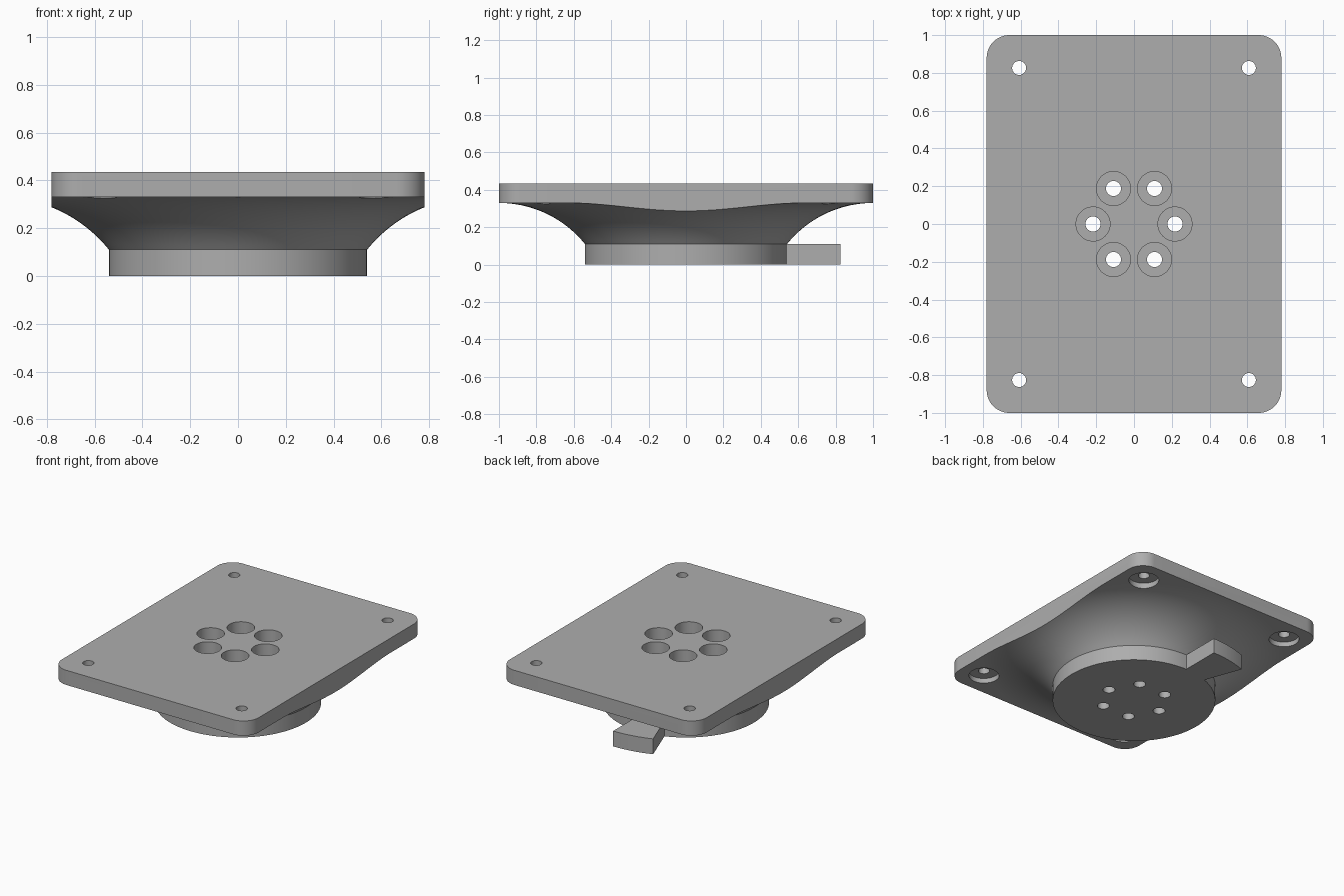
import bpy, bmesh
from math import sin, cos, pi, radians, sqrt

old = bpy.data.objects.get("Cube")
if old:
    bpy.data.objects.remove(old, do_unlink=True)

PLATE_X, PLATE_Y, TOP, PLATE_Z = 0.78, 1.0, 0.435, 0.33
BASE_R, BASE_Z = 0.54, 0.11
SEGS = 128

grey = bpy.data.materials.new("plain_grey")
grey.use_nodes = True
COLOUR = (0.42, 0.42, 0.42, 1)
grey.diffuse_color = COLOUR
grey.node_tree.nodes["Principled BSDF"].inputs["Base Color"].default_value = COLOUR


def finish(name, bm):
    bmesh.ops.recalc_face_normals(bm, faces=bm.faces)
    mesh = bpy.data.meshes.new(name)
    bm.to_mesh(mesh)
    bm.free()
    mesh.materials.append(grey)
    ob = bpy.data.objects.new(name, mesh)
    bpy.context.collection.objects.link(ob)
    return ob


def prism(name, outline, z0, z1):
    """Extrude a flat outline from z0 to z1."""
    bm = bmesh.new()
    face = bm.faces.new([bm.verts.new((x, y, z0)) for x, y in outline])
    ext = bmesh.ops.extrude_face_region(bm, geom=[face])
    for v in ext["geom"]:
        if isinstance(v, bmesh.types.BMVert):
            v.co.z = z1
    return finish(name, bm)


def arc(cx, cy, r, a0, a1, n):
    return [(cx + r * cos(radians(a0 + (a1 - a0) * i / n)),
             cy + r * sin(radians(a0 + (a1 - a0) * i / n))) for i in range(n + 1)]


def cylinder(name, x, y, r, z0, z1):
    return prism(name, arc(x, y, r, 0, 360, 48)[:-1], z0, z1)


def lathe(name, profile):
    """Spin a radius/height profile round z and cap both ends."""
    bm = bmesh.new()
    rings = [[bm.verts.new((r * cos(2 * pi * i / SEGS), r * sin(2 * pi * i / SEGS), z))
              for i in range(SEGS)] for r, z in profile]
    for low, high in zip(rings, rings[1:]):
        for i in range(SEGS):
            j = (i + 1) % SEGS
            bm.faces.new((low[i], low[j], high[j], high[i]))
    bm.faces.new(rings[0])
    bm.faces.new(rings[-1])
    return finish(name, bm)


def boolean(target, tool, operation):
    mod = target.modifiers.new("cut", 'BOOLEAN')
    mod.operation, mod.object, mod.solver = operation, tool, 'EXACT'
    bpy.context.view_layer.objects.active = target
    bpy.ops.object.modifier_apply(modifier=mod.name)
    bpy.data.objects.remove(tool, do_unlink=True)


# Round foot flaring through a concave arc into the plate
flare_r, flare_end, steps = 0.591, 1.0, 24
profile = [(BASE_R, 0), (BASE_R, BASE_Z)]
for i in range(1, steps + 1):
    r = BASE_R + (flare_end - BASE_R) * i / steps
    profile.append((r, PLATE_Z - flare_r + sqrt(flare_r ** 2 - (flare_end - r) ** 2)))
profile += [(1.4, PLATE_Z), (1.4, TOP)]
body = lathe("mounting_plate", profile)

# Trim to the rounded rectangular outline
corner = 0.12
outline = []
for sx, sy, a in ((1, 1, 0), (-1, 1, 90), (-1, -1, 180), (1, -1, 270)):
    outline += arc(sx * (PLATE_X - corner), sy * (PLATE_Y - corner), corner, a, a + 90, 12)
boolean(body, prism("trim", outline, -0.2, 0.7), 'INTERSECT')

# Radial stop tab at the back of the foot
tab = arc(0, 0, 0.825, 90, 110, 10) + arc(0, 0, 0.5, 110, 90, 10)
boolean(body, prism("stop_tab", tab, 0, BASE_Z), 'UNION')

# Ring of six screw holes, counterbored from above
for k in range(6):
    x, y = 0.217 * cos(k * pi / 3), 0.217 * sin(k * pi / 3)
    boolean(body, cylinder("counterbore", x, y, 0.09, BASE_Z, 0.6), 'DIFFERENCE')
    boolean(body, cylinder("screw_hole", x, y, 0.04, -0.1, 0.2), 'DIFFERENCE')

# Corner screw holes, counterbored from below
for sx in (-1, 1):
    for sy in (-1, 1):
        x, y = sx * 0.608, sy * 0.826
        boolean(body, cylinder("counterbore", x, y, 0.1, 0.2, 0.365), 'DIFFERENCE')
        boolean(body, cylinder("screw_hole", x, y, 0.037, 0.3, 0.6), 'DIFFERENCE')

# Smooth curved walls with crisp edges
bpy.ops.object.select_all(action='DESELECT')
body.select_set(True)
bpy.context.view_layer.objects.active = body
bpy.ops.object.shade_smooth_by_angle(angle=radians(30))
